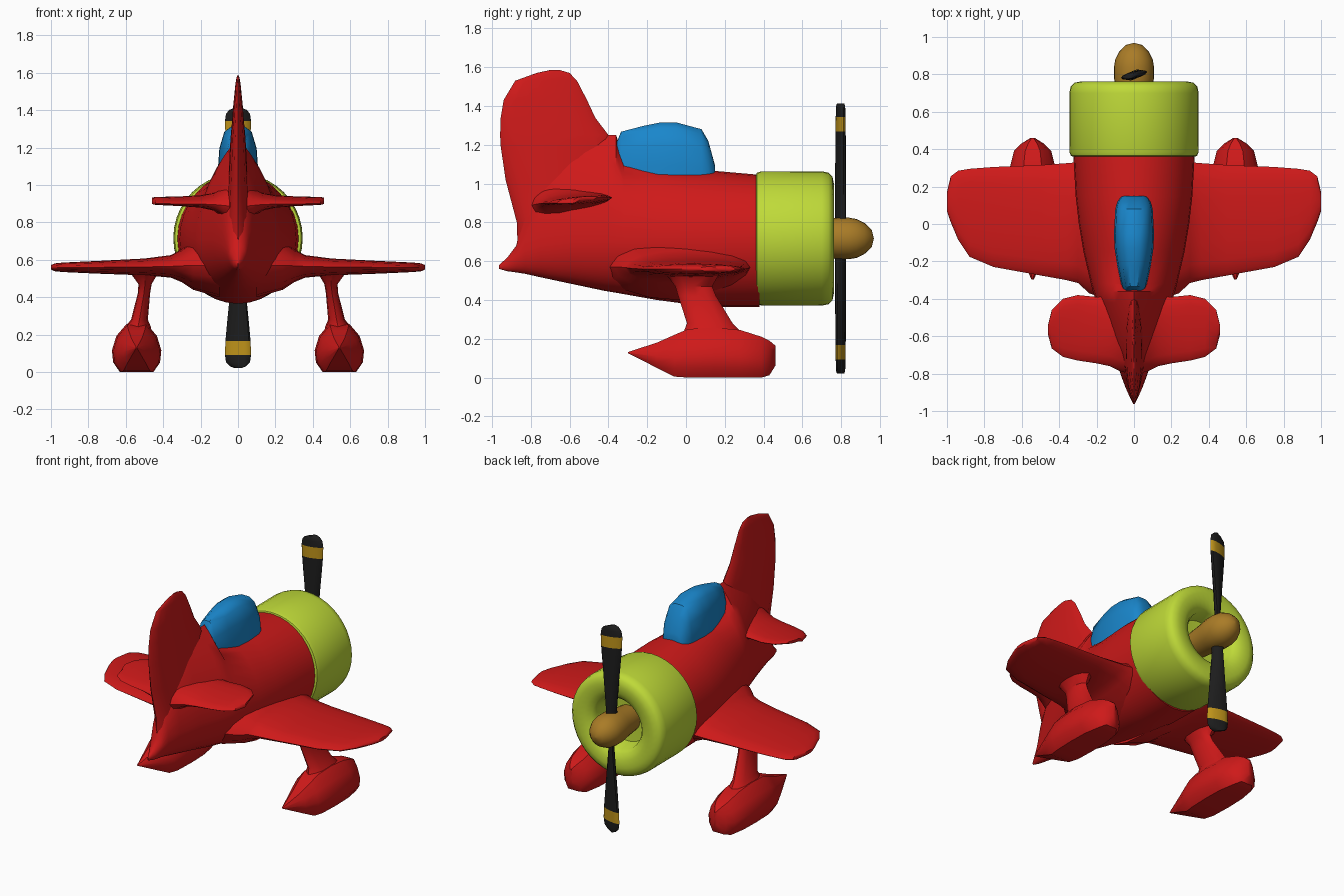
import bpy, bmesh
from math import sin, cos, pi, radians
from mathutils import Vector as V


def material(name, rgb):
    m = bpy.data.materials.new(name)
    m.diffuse_color = (*rgb, 1)
    return m


RED = material("red", (0.62, 0.01, 0.01))
LIME = material("lime", (0.52, 0.70, 0.04))
BLUE = material("blue", (0.01, 0.24, 0.60))
BROWN = material("brown", (0.40, 0.20, 0.02))
BLACK = material("black", (0.012, 0.012, 0.012))
GOLD = material("gold", (0.52, 0.29, 0.01))
AXIS_Z = 0.717      # height of the engine axis


def loft(name, rings, mat, mirror=False, angle=40):
    """Skin a list of equal-length rings and cap both ends."""
    bm = bmesh.new()
    rows = [[bm.verts.new(p) for p in r] for r in rings]
    n = len(rows[0])
    for a, b in zip(rows, rows[1:]):
        for i in range(n):
            j = (i + 1) % n
            bm.faces.new((a[i], a[j], b[j], b[i]))
    bm.faces.new(rows[0])
    bm.faces.new(rows[-1])
    bmesh.ops.recalc_face_normals(bm, faces=bm.faces)
    me = bpy.data.meshes.new(name)
    bm.to_mesh(me)
    bm.free()
    me.shade_smooth()
    me.set_sharp_from_angle(angle=radians(angle))
    me.materials.append(mat)
    ob = bpy.data.objects.new(name, me)
    bpy.context.collection.objects.link(ob)
    if mirror:
        ob.modifiers.new("mirror", 'MIRROR').use_mirror_merge = False
    return ob


def ellipse(c, u, v, n=16):
    c, u, v = V(c), V(u), V(v)
    return [c + u * cos(2 * pi * i / n) + v * sin(2 * pi * i / n) for i in range(n)]


def lathe(name, profile, mat, n=40):
    """Revolve (radius, y) points about the engine axis."""
    return loft(name, [ellipse((0, y, AXIS_Z), (r, 0, 0), (0, 0, r), n)
                       for r, y in profile], mat)


# Fuselage: y, bottom, widest height, half width, top, upper-side hollowness
body = [(0.38, 0.365, 0.715, 0.325, 1.045, 1.0), (0.15, 0.365, 0.71, 0.312, 1.065, 1.0),
        (0.0, 0.38, 0.71, 0.295, 1.07, 1.05), (-0.15, 0.40, 0.71, 0.27, 1.085, 1.15),
        (-0.32, 0.43, 0.71, 0.23, 1.13, 1.4), (-0.36, 0.437, 0.71, 0.22, 1.25, 1.9),
        (-0.42, 0.447, 0.71, 0.20, 1.25, 2.0), (-0.6, 0.485, 0.71, 0.14, 1.2, 2.2),
        (-0.75, 0.517, 0.69, 0.09, 1.08, 2.0), (-0.83, 0.535, 0.66, 0.062, 0.88, 1.6),
        (-0.875, 0.542, 0.62, 0.045, 0.68, 1.2), (-0.92, 0.548, 0.585, 0.025, 0.62, 1.0),
        (-0.963, 0.56, 0.57, 0.004, 0.58, 1.0)]
rings = []
for y, zb, zm, w, zt, e in body:
    ring = []
    for i in range(32):
        a = 2 * pi * i / 32
        c, s = cos(a), sin(a)
        x = w * abs(c) ** (e if s > 0 else 1) * (1 if c > 0 else -1)
        ring.append((x, y, zm + s * (zt - zm if s > 0 else zm - zb)))
    rings.append(ring)
loft("fuselage", rings, RED)

# Wings: x, trailing y, leading y, height, half thickness
wing = [(0.10, -0.42, 0.33, 0.57, 0.17), (0.24, -0.37, 0.335, 0.57, 0.13),
        (0.30, -0.315, 0.33, 0.568, 0.088), (0.36, -0.30, 0.325, 0.565, 0.06),
        (0.50, -0.275, 0.315, 0.562, 0.045), (0.75, -0.23, 0.305, 0.56, 0.034),
        (0.88, -0.175, 0.295, 0.56, 0.028), (0.94, -0.085, 0.285, 0.56, 0.025),
        (0.98, 0.01, 0.255, 0.56, 0.021), (1.0, 0.07, 0.17, 0.56, 0.012)]
loft("wings", [ellipse((x, (a + b) / 2, z), (0, (b - a) / 2, 0), (0, 0, h))
               for x, a, b, z, h in wing], RED, mirror=True)

# Tailplanes, slightly nose-up
tail = [(0.03, -0.80, -0.36, 0.90, 0.12), (0.08, -0.785, -0.37, 0.905, 0.075),
        (0.13, -0.76, -0.385, 0.91, 0.045), (0.20, -0.745, -0.39, 0.912, 0.03),
        (0.30, -0.73, -0.38, 0.913, 0.023), (0.38, -0.71, -0.40, 0.914, 0.019),
        (0.44, -0.665, -0.46, 0.915, 0.016), (0.46, -0.59, -0.54, 0.915, 0.01)]
loft("tailplanes", [ellipse((x, (a + b) / 2, z), (0, (b - a) / 2, 0.014), (0, 0, h))
                    for x, a, b, z, h in tail], RED, mirror=True)

# Fin: z, rear y, front y, half thickness
fin = [(0.68, -0.868, -0.42, 0.075), (0.80, -0.872, -0.40, 0.065), (1.02, -0.93, -0.38, 0.052),
       (1.20, -0.956, -0.38, 0.043), (1.25, -0.958, -0.40, 0.04), (1.34, -0.955, -0.468, 0.032),
       (1.43, -0.94, -0.51, 0.025), (1.53, -0.88, -0.562, 0.015), (1.57, -0.77, -0.60, 0.009),
       (1.585, -0.70, -0.65, 0.004)]
loft("fin", [ellipse((0, (a + b) / 2, z), (0, (b - a) / 2, 0), (h, 0, 0))
             for z, a, b, h in fin], RED)

# Canopy: y, top, half width
half = [(1, 0), (1, 0.25), (0.93, 0.6), (0.68, 0.9), (0.3, 1)]
section = half + [(-x, z) for x, z in reversed(half)]
canopy = [(0.15, 1.09, 0.055), (0.145, 1.11, 0.07), (0.115, 1.22, 0.09), (0.08, 1.28, 0.1),
          (-0.05, 1.315, 0.107), (-0.13, 1.315, 0.104), (-0.22, 1.297, 0.09),
          (-0.335, 1.267, 0.065), (-0.362, 1.2, 0.055)]
loft("canopy", [[(x * w, y, 1.02 + z * (t - 1.02)) for x, z in section]
                for y, t, w in canopy], BLUE)

# Engine cowl with recessed front opening
lathe("cowl", [(0.28, 0.37), (0.325, 0.36), (0.338, 0.365), (0.345, 0.385), (0.346, 0.70),
               (0.339, 0.735), (0.318, 0.755), (0.28, 0.763), (0.23, 0.757), (0.19, 0.74),
               (0.17, 0.715), (0.155, 0.62), (0.001, 0.61)], LIME)
lathe("spinner", [(0.085, 0.6), (0.1, 0.74), (0.107, 0.78), (0.107, 0.84), (0.1, 0.88),
                  (0.08, 0.92), (0.045, 0.957), (0.002, 0.968)], BROWN, 24)

# Propeller: radius, half width, half thickness; split where the colour changes
blade = [(0.05, 0.03, 0.024), (0.14, 0.028, 0.024), (0.30, 0.043, 0.024), (0.45, 0.058, 0.022),
         (0.55, 0.067, 0.021), (0.625, 0.07, 0.02), (0.665, 0.064, 0.019),
         (0.685, 0.045, 0.017), (0.696, 0.02, 0.01)]
for side, s in (("upper", 1), ("lower", -1)):
    br = [ellipse((0, 0.797, AXIS_Z + s * r), (w, s * 0.016, 0), (0, t, 0), 12)
          for r, w, t in blade]
    loft(side + "_blade", br[:5], BLACK)
    loft(side + "_blade_band", br[4:6], GOLD)
    loft(side + "_blade_tip", br[5:], BLACK)

# Landing gear struts: z, x, half width, rear y, front y
strut = [(0.56, 0.50, 0.09, -0.14, 0.19), (0.515, 0.50, 0.065, -0.09, 0.16),
         (0.47, 0.497, 0.035, -0.055, 0.135), (0.42, 0.503, 0.033, -0.04, 0.155),
         (0.28, 0.527, 0.045, 0.005, 0.24), (0.24, 0.535, 0.07, -0.01, 0.28),
         (0.20, 0.54, 0.08, -0.02, 0.30)]
loft("wheel_struts", [ellipse((x, (a + b) / 2, z), (0, (b - a) / 2, 0), (w, 0, 0), 12)
                      for z, x, w, a, b in strut], RED, mirror=True)

# Wheel fairings: y, bottom, top, half width
half = [(0.68, 0), (0.95, 0.2), (1, 0.45), (0.82, 0.75), (0.4, 1)]
section = half + [(-x, z) for x, z in reversed(half)]
spat = [(-0.298, 0.125, 0.132, 0.006), (-0.15, 0.05, 0.18, 0.07), (-0.06, 0.005, 0.22, 0.105),
        (0.01, 0.0, 0.25, 0.125), (0.15, 0.0, 0.258, 0.132), (0.28, 0.0, 0.245, 0.127),
        (0.39, 0.0, 0.21, 0.10), (0.43, 0.012, 0.19, 0.06), (0.46, 0.06, 0.165, 0.012)]
loft("wheel_fairings", [[(0.542 + x * w, y, a + z * (b - a)) for x, z in section]
                        for y, a, b, w in spat], RED, mirror=True)
